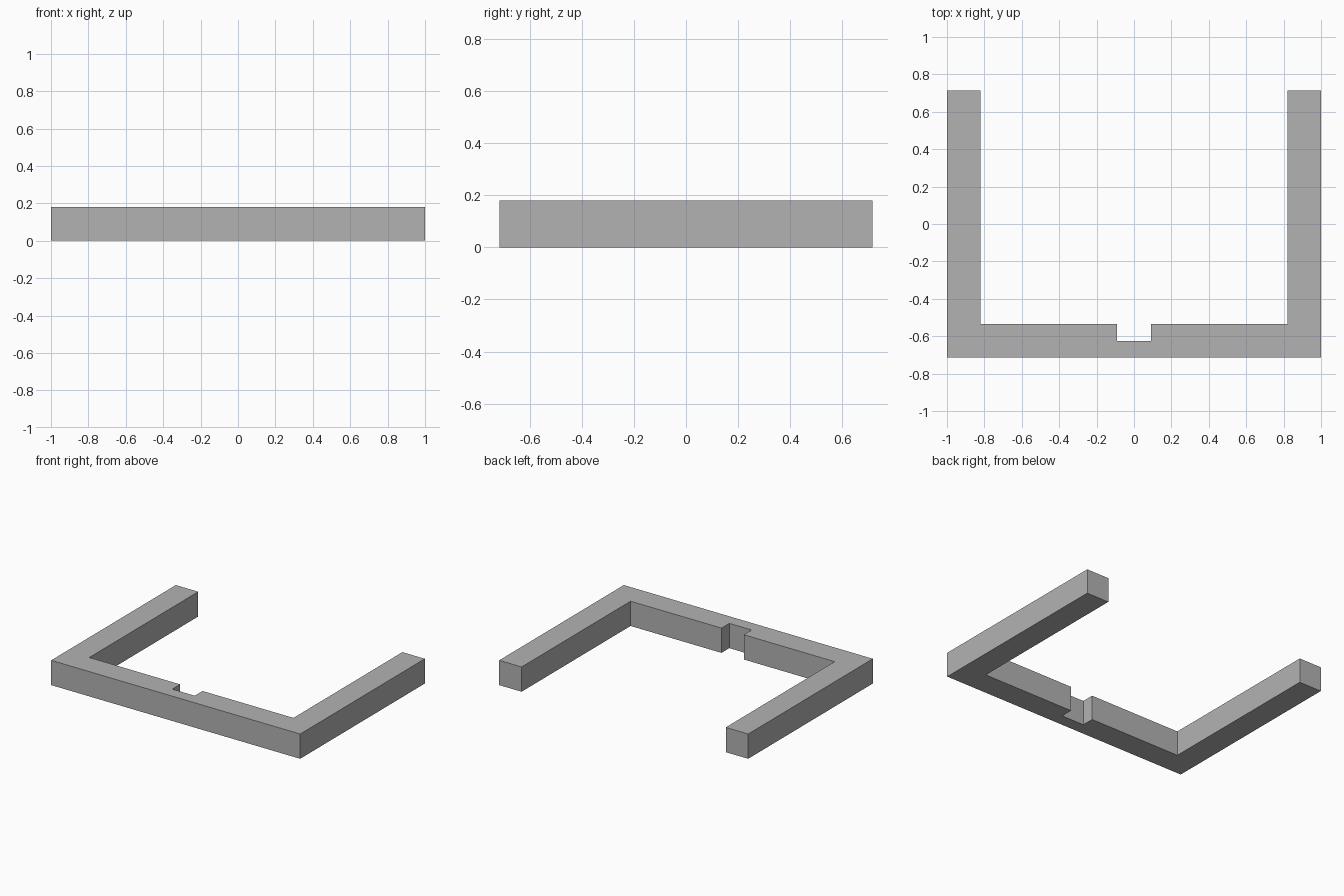
import bpy
import bmesh

cube = bpy.data.objects.get("Cube")
if cube:
    bpy.data.objects.remove(cube, do_unlink=True)

# Plain grey material
GREY = (0.45, 0.45, 0.45, 1)
grey = bpy.data.materials.new("plain grey")
grey.use_nodes = True
grey.diffuse_color = GREY
grey.node_tree.nodes["Principled BSDF"].inputs["Base Color"].default_value = GREY

# Overall sizes
half_width, half_depth = 1.0, 0.715
bar = 0.18
notch_half, notch_depth = 0.09, 0.09

# Right half of the U-shaped outline, from the notch to the outer corner
inner_x = half_width - bar
inner_y = bar - half_depth
half_outline = [
    (notch_half, inner_y - notch_depth),
    (notch_half, inner_y),
    (inner_x, inner_y),
    (inner_x, half_depth),
    (half_width, half_depth),
    (half_width, -half_depth),
]
outline = half_outline + [(-x, y) for x, y in reversed(half_outline)]

# Extrude the mirrored outline into the solid frame
bm = bmesh.new()
base = bm.faces.new([bm.verts.new((x, y, 0)) for x, y in outline])
top = bmesh.ops.extrude_face_region(bm, geom=[base], use_keep_orig=True)
top_verts = [g for g in top["geom"] if isinstance(g, bmesh.types.BMVert)]
bmesh.ops.translate(bm, verts=top_verts, vec=(0, 0, bar))
bmesh.ops.recalc_face_normals(bm, faces=bm.faces)

mesh = bpy.data.meshes.new("notched_u_frame")
bm.to_mesh(mesh)
bm.free()
mesh.materials.append(grey)
frame = bpy.data.objects.new("notched_u_frame", mesh)
bpy.context.collection.objects.link(frame)
